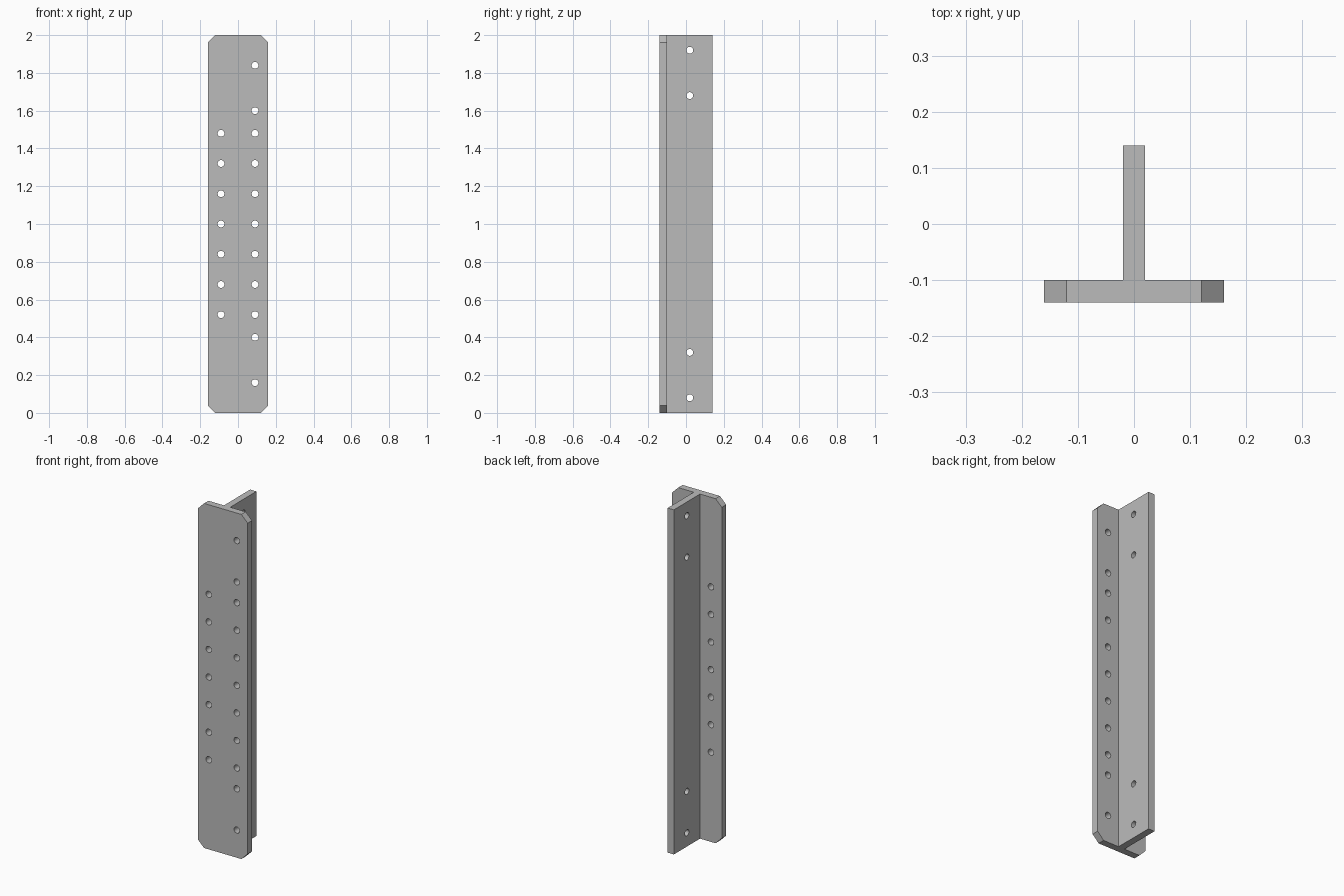
import bpy, bmesh, math
from mathutils import Matrix, Vector

if "Cube" in bpy.data.objects:
    bpy.data.objects.remove(bpy.data.objects["Cube"])

HOLE_R = 0.018
CHAMFER = 0.04

grey = bpy.data.materials.new("plain grey")
grey.diffuse_color = (0.5, 0.5, 0.5, 1)
grey.use_nodes = True
grey.node_tree.nodes["Principled BSDF"].inputs["Base Color"].default_value = grey.diffuse_color


def make_object(name, bm):
    bmesh.ops.recalc_face_normals(bm, faces=bm.faces)
    mesh = bpy.data.meshes.new(name)
    bm.to_mesh(mesh)
    bm.free()
    mesh.materials.append(grey)
    obj = bpy.data.objects.new(name, mesh)
    bpy.context.collection.objects.link(obj)
    return obj


def add_hole(bm, centre, axis, length):
    turn = Vector((0, 0, 1)).rotation_difference(Vector(axis)).to_matrix().to_4x4()
    bmesh.ops.create_cone(bm, cap_ends=True, segments=32, radius1=HOLE_R, radius2=HOLE_R,
                          depth=length, matrix=Matrix.Translation(centre) @ turn)


# T-section bar: wide flange at the front, web behind it
profile = [(-0.16, -0.14), (0.16, -0.14), (0.16, -0.10), (0.02, -0.10),
           (0.02, 0.14), (-0.02, 0.14), (-0.02, -0.10), (-0.16, -0.10)]
bm = bmesh.new()
base = bm.faces.new([bm.verts.new((x, y, 0)) for x, y in profile])
ext = bmesh.ops.extrude_face_region(bm, geom=[base])
bmesh.ops.translate(bm, vec=(0, 0, 2),
                    verts=[v for v in ext["geom"] if isinstance(v, bmesh.types.BMVert)])
bar = make_object("t_bar", bm)

cut = bmesh.new()

# Flange holes: two rows, plus outer pairs on the right row
row = [0.52 + 0.16 * i for i in range(7)]
for z in row:
    add_hole(cut, (-0.09, -0.12, z), (0, 1, 0), 0.12)
for z in row + [0.16, 0.40, 1.60, 1.84]:
    add_hole(cut, (0.09, -0.12, z), (0, 1, 0), 0.12)

# Web holes near both ends
for z in (0.08, 0.32, 1.68, 1.92):
    add_hole(cut, (0, 0.02, z), (1, 0, 0), 0.12)

# Chamfered flange corners: square prisms turned by 45 degrees
side = CHAMFER * math.sqrt(2)
for x in (-0.16, 0.16):
    for z in (0, 2):
        bmesh.ops.create_cube(cut, size=1, matrix=Matrix.Translation((x, -0.12, z))
                              @ Matrix.Rotation(math.pi / 4, 4, 'Y')
                              @ Matrix.Diagonal((side, 0.12, side, 1)))
cutter = make_object("hole_and_corner_cutter", cut)
cutter.hide_render = True

mod = bar.modifiers.new("cuts", 'BOOLEAN')
mod.operation = 'DIFFERENCE'
mod.solver = 'EXACT'
mod.object = cutter

# Apply the cuts, then smooth only the hole walls
bpy.context.view_layer.objects.active = bar
bar.select_set(True)
bpy.ops.object.modifier_apply(modifier=mod.name)
bpy.data.objects.remove(cutter)
bpy.ops.object.shade_smooth_by_angle(angle=math.radians(30))
